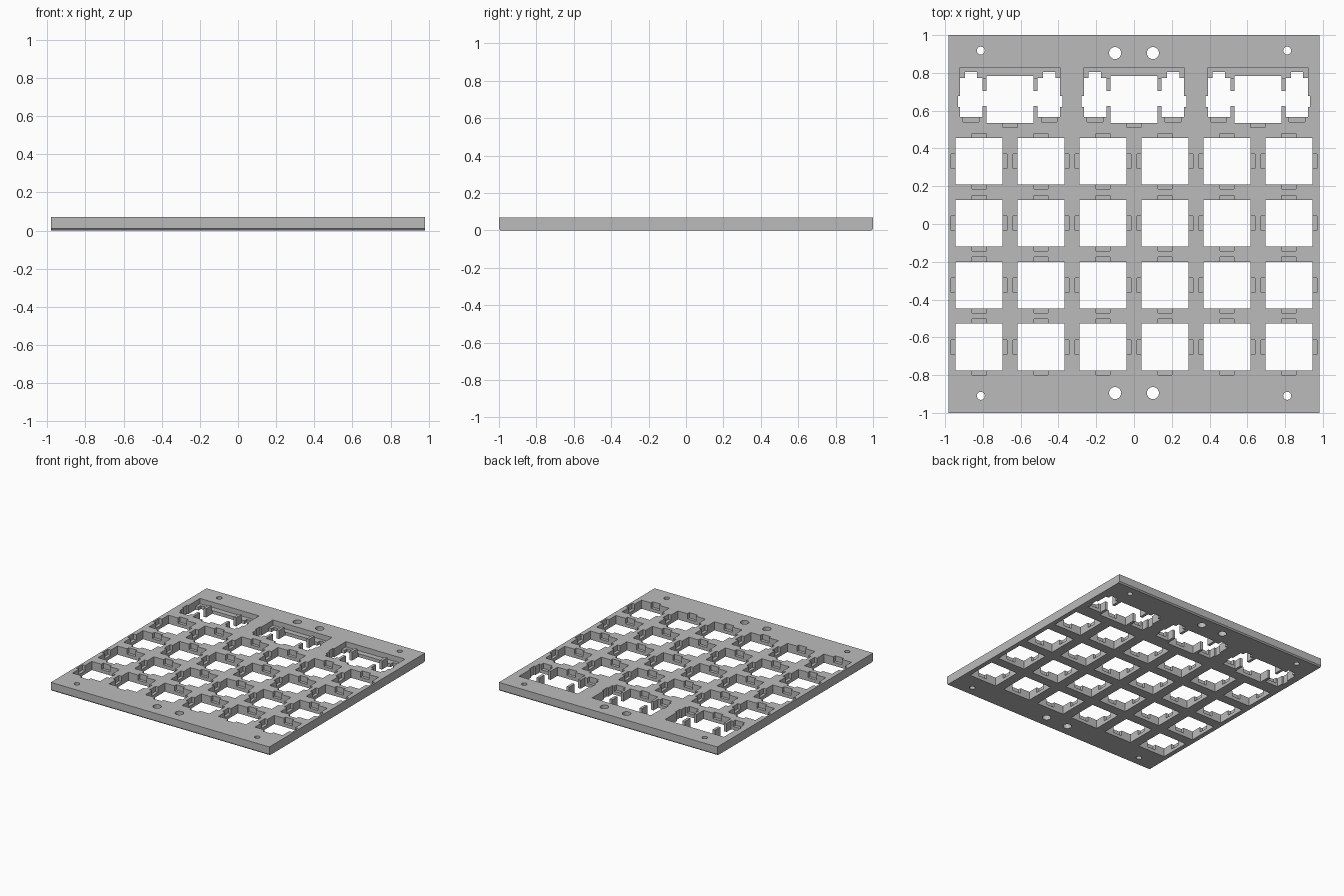
import bpy
import bmesh
import math
from mathutils import Vector

cube = bpy.data.objects.get("Cube")
if cube:
    bpy.data.objects.remove(cube, do_unlink=True)

THICK = 0.07      # plate thickness
FLOOR = 0.027     # height of the clip recess floors
PITCH = 0.328     # key spacing
TOP_ROW = 0.66    # y of the wide-key row
HALF = 0.124      # half of a switch opening

grey = bpy.data.materials.new("plate grey")
grey.use_nodes = True
colour = (0.5, 0.5, 0.5, 1)
grey.diffuse_color = colour
grey.node_tree.nodes["Principled BSDF"].inputs["Base Color"].default_value = colour


def prism(bm, points, offset):
    """Closed prism from a 3D outline swept by offset."""
    face = bm.faces.new([bm.verts.new(p) for p in points])
    result = bmesh.ops.extrude_face_region(bm, geom=[face], use_keep_orig=True)
    moved = [g for g in result["geom"] if isinstance(g, bmesh.types.BMVert)]
    bmesh.ops.translate(bm, verts=moved, vec=Vector(offset))


def column(bm, outline, low, high):
    prism(bm, [(x, y, low) for x, y in outline], (0, 0, high - low))


def rect(cx, cy, hx, hy):
    return [(cx - hx, cy - hy), (cx + hx, cy - hy), (cx + hx, cy + hy), (cx - hx, cy + hy)]


def disc(cx, cy, r, n=32):
    return [(cx + r * math.cos(math.tau * i / n), cy + r * math.sin(math.tau * i / n))
            for i in range(n)]


def finish(bm, name):
    bmesh.ops.recalc_face_normals(bm, faces=bm.faces)
    mesh = bpy.data.meshes.new(name)
    bm.to_mesh(mesh)
    bm.free()
    mesh.materials.append(grey)
    obj = bpy.data.objects.new(name, mesh)
    bpy.context.collection.objects.link(obj)
    return obj


# Plate: side section with small chamfers on the lower front and back edges
bm = bmesh.new()
section = [(-0.99, 0), (0.99, 0), (1, 0.01), (1, THICK), (-1, THICK), (-1, 0.01)]
prism(bm, [(-0.982, y, z) for y, z in section], (1.964, 0, 0))
plate = finish(bm, "switch_plate")

# Right half of a wide-key opening with its stabiliser slot
wide_half = [
    (HALF, HALF), (HALF, 0.044), (0.146, 0.044), (0.146, 0.112), (0.174, 0.112),
    (0.174, 0.144), (0.24, 0.144), (0.24, 0.112), (0.265, 0.112), (0.265, 0.017),
    (0.277, 0.017), (0.277, -0.041), (0.265, -0.041), (0.265, -0.094),
    (0.146, -0.094), (0.146, -0.036), (HALF, -0.036), (HALF, -HALF)]
wide = wide_half + [(-x, y) for x, y in reversed(wide_half)]

through = bmesh.new()
recess = bmesh.new()


def cut_through(outline):
    column(through, outline, -0.1, 0.2)


def cut_recess(cx, cy, hx, hy):
    column(recess, rect(cx, cy, hx, hy), FLOOR, 0.15)


# Single-key openings, with a clip recess on each side
for row in range(1, 5):
    for col in range(6):
        x, y = (col - 2.5) * PITCH, TOP_ROW - row * PITCH
        cut_through(rect(x, y, HALF, HALF))
        for s in (-1, 1):
            cut_recess(x + s * 0.122, y, 0.026, 0.038)
            cut_recess(x, y + s * 0.122, 0.038, 0.026)

# Wide-key openings, with the wire slot and clip recesses
for col in (-1, 0, 1):
    x = col * 2 * PITCH
    cut_through([(x + px, TOP_ROW + py) for px, py in wide])
    cut_recess(x, TOP_ROW + 0.14, 0.265, 0.028)
    cut_recess(x, TOP_ROW - 0.122, 0.038, 0.026)
    for s in (-1, 1):
        cut_recess(x + s * 0.207, TOP_ROW - 0.1, 0.042, 0.021)

# Corner screw holes and paired centre holes
for s in (-1, 1):
    for y in (0.918, -0.91):
        cut_through(disc(s * 0.811, y, 0.021))
    for y in (0.905, -0.895):
        cut_through(disc(s * 0.1, y, 0.032))

# Cut the recesses, then the openings
bpy.context.view_layer.objects.active = plate
for bm, name in ((recess, "recess_cutter"), (through, "opening_cutter")):
    cutter = finish(bm, name)
    cutter.hide_render = True
    mod = plate.modifiers.new(name, "BOOLEAN")
    mod.operation = "DIFFERENCE"
    mod.solver = "EXACT"
    mod.object = cutter
    bpy.ops.object.modifier_apply(modifier=mod.name)
    bpy.data.objects.remove(cutter, do_unlink=True)

plate.data.materials.clear()
plate.data.materials.append(grey)
for poly in plate.data.polygons:
    poly.material_index = 0
